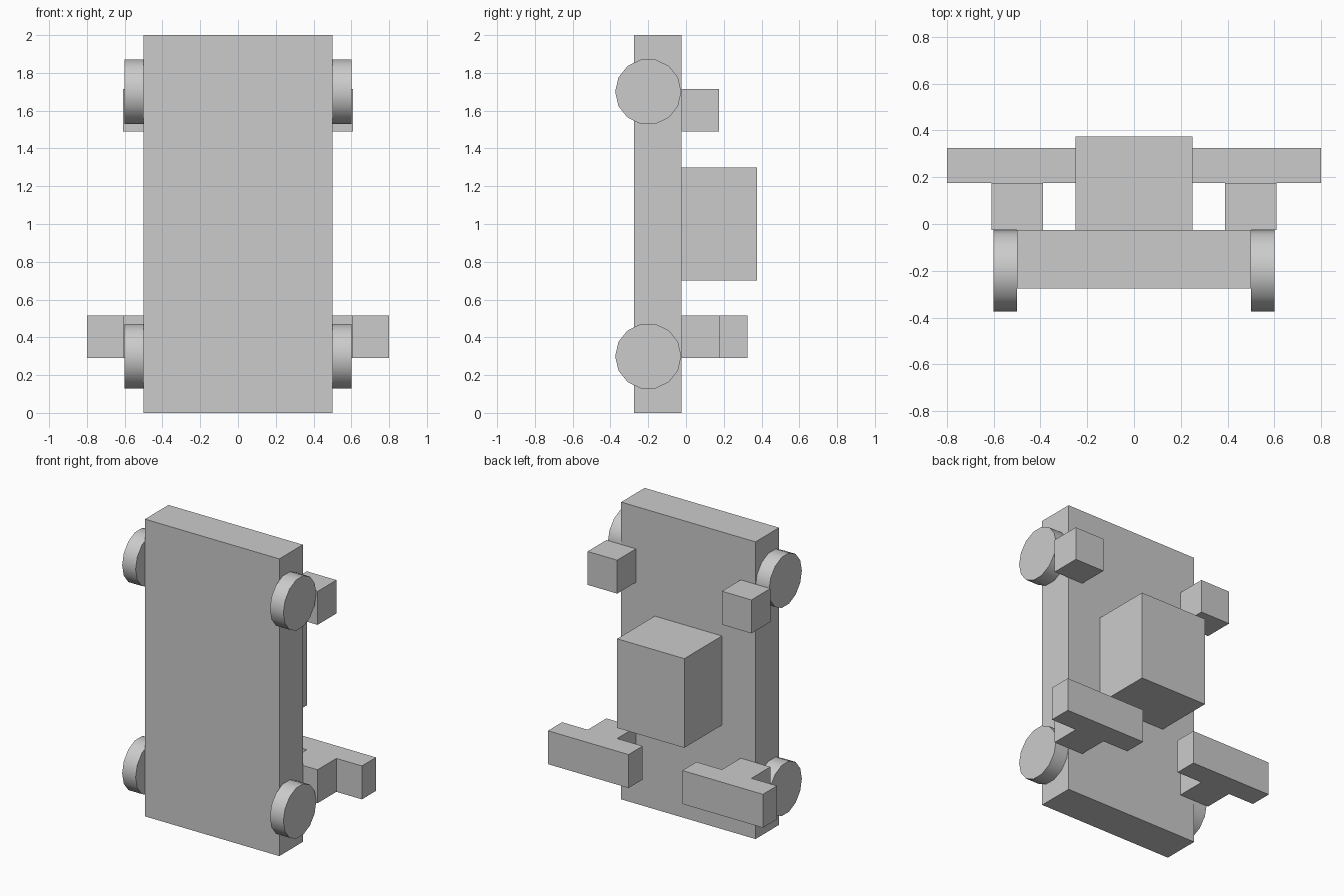
import bpy
import math

default = bpy.data.objects.get("Cube")
if default:
    bpy.data.objects.remove(default, do_unlink=True)

grey = bpy.data.materials.new("plain grey")
grey.use_nodes = True
colour = (0.6, 0.6, 0.6, 1)
grey.diffuse_color = colour
grey.node_tree.nodes["Principled BSDF"].inputs["Base Color"].default_value = colour


def box(name, low, high):
    """Add a box spanning two opposite corners."""
    centre = [(a + b) / 2 for a, b in zip(low, high)]
    bpy.ops.mesh.primitive_cube_add(size=1, location=centre)
    part = bpy.context.object
    part.name = name
    part.scale = [b - a for a, b in zip(low, high)]
    bpy.ops.object.transform_apply(location=False, rotation=False, scale=True)
    part.data.materials.append(grey)


def wheel(name, x, z):
    """Add a short cylinder lying along x, with smooth sides and flat caps."""
    bpy.ops.mesh.primitive_cylinder_add(
        vertices=14, radius=0.175, depth=0.1, location=(x, -0.2, z),
        rotation=(0, math.pi / 2, 0))
    part = bpy.context.object
    part.name = name
    # Put a corner of the rim at the front and back
    bpy.ops.object.transform_apply(location=False, rotation=True, scale=False)
    bpy.ops.object.shade_smooth_by_angle(angle=math.radians(40))
    part.data.materials.append(grey)


# Upright slab body and the block on its back
FACE = -0.025
box("body", (-0.5, -0.275, 0), (0.5, FACE, 2))
box("back_block", (-0.25, FACE, 0.7), (0.25, 0.375, 1.3))

# Wheels, mounts and foot bars on both sides
for side, s in (("left", 1), ("right", -1)):
    for level, wheel_z, low_z in (("lower", 0.3, 0.29), ("upper", 1.7, 1.49)):
        wheel(f"{side}_{level}_wheel", s * 0.55, wheel_z)
        x = s * 0.5
        top_z = low_z + 0.225
        box(f"{side}_{level}_mount", (x - 0.11, FACE, low_z), (x + 0.11, 0.175, top_z))
        if level == "lower":
            box(f"{side}_foot_bar", (x - 0.3, 0.175, low_z), (x + 0.3, 0.325, top_z))
